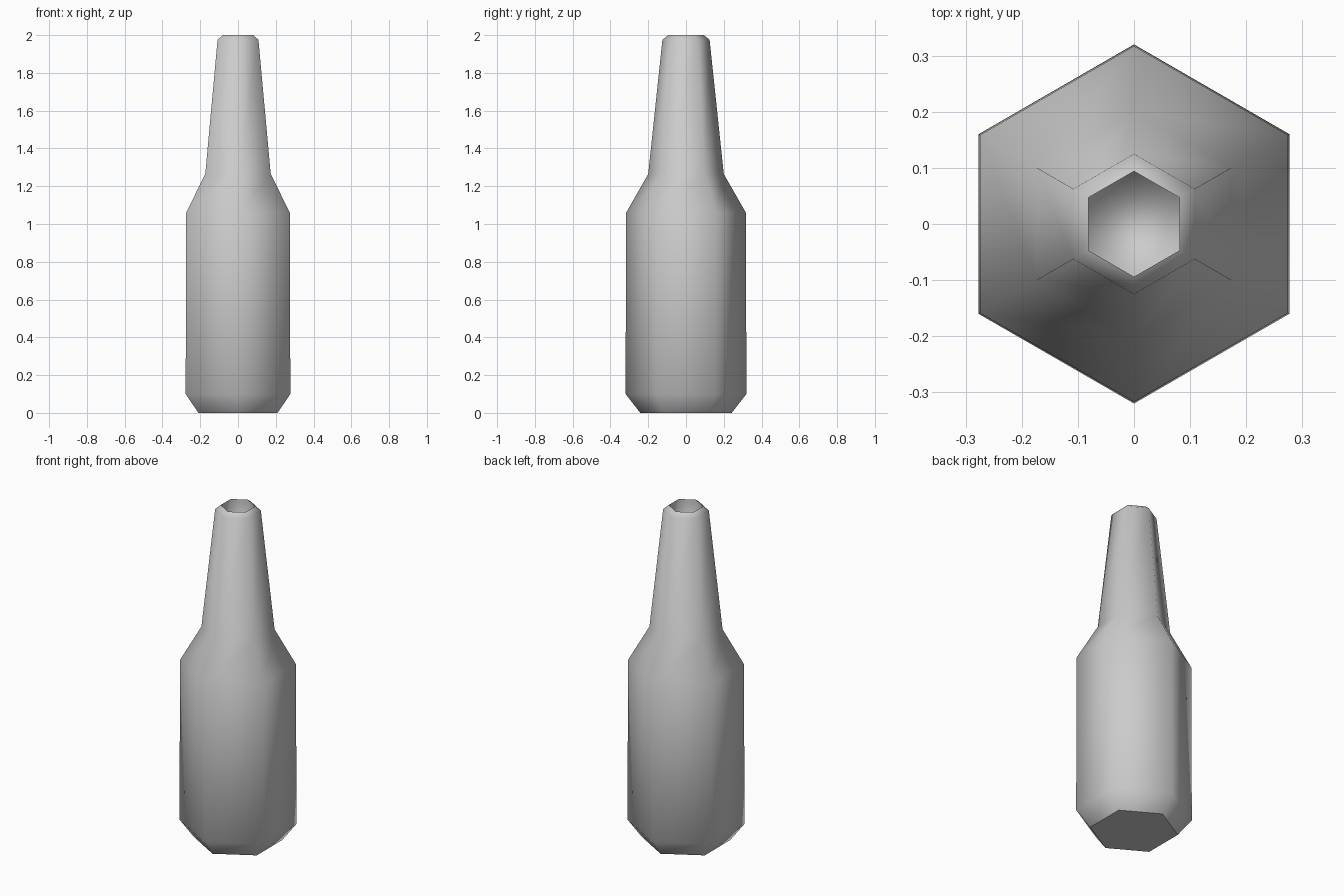
import bpy, bmesh
from math import sin, cos, pi

cube = bpy.data.objects.get("Cube")
if cube:
    bpy.data.objects.remove(cube, do_unlink=True)

SIDES = 6

# Plain grey material
grey = bpy.data.materials.new("plain_grey")
grey.use_nodes = True
colour = (0.6, 0.6, 0.6, 1)
grey.diffuse_color = colour
grey.node_tree.nodes["Principled BSDF"].inputs["Base Color"].default_value = colour

# Radius and height: base, body, shoulder, neck, lip, then down inside the mouth
profile = [(0.242, 0), (0.32, 0.1), (0.317, 1.06), (0.2, 1.265),
           (0.125, 1.975), (0.094, 2.0), (0.094, 1.7)]


def ring(bm, radius, z):
    # Corners lie on the y axis
    return [bm.verts.new((radius * sin(2 * pi * i / SIDES),
                          -radius * cos(2 * pi * i / SIDES), z))
            for i in range(SIDES)]


bm = bmesh.new()
rings = [ring(bm, r, z) for r, z in profile]
for low, high in zip(rings, rings[1:]):
    for i in range(SIDES):
        j = (i + 1) % SIDES
        bm.faces.new((low[i], low[j], high[j], high[i]))

# Flat base and the floor inside the mouth
base = bm.faces.new(list(reversed(rings[0])))
bm.faces.new(rings[-1])
bm.normal_update()

# Smooth everywhere except around the base and the mouth opening
for face in bm.faces:
    face.smooth = True
base.smooth = False
for edge in bm.edges:
    edge.smooth = not any(all(v in loop for v in edge.verts)
                          for loop in (rings[0], rings[5]))

mesh = bpy.data.meshes.new("bottle")
bm.to_mesh(mesh)
bm.free()
mesh.materials.append(grey)
bottle = bpy.data.objects.new("bottle", mesh)
bpy.context.collection.objects.link(bottle)
